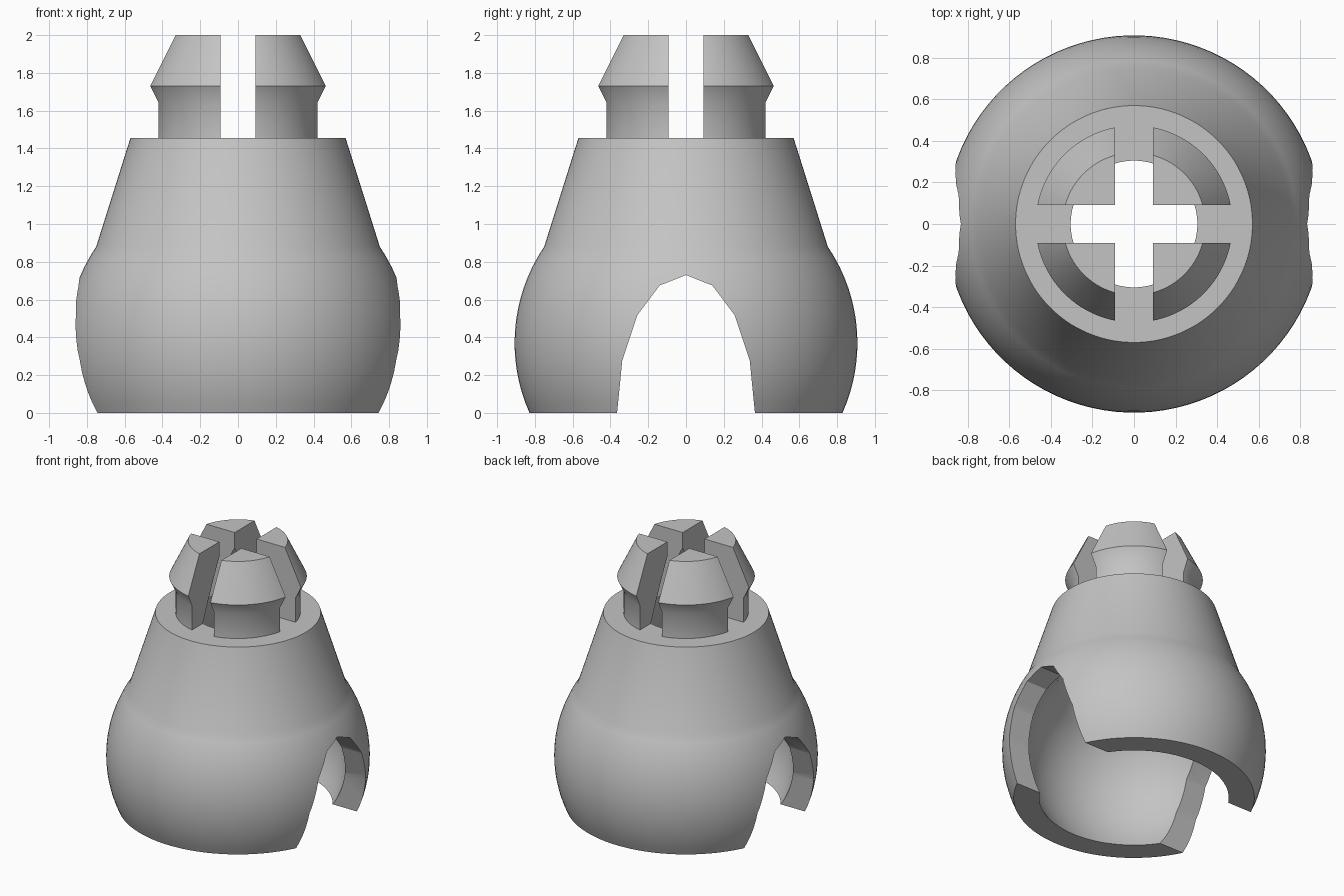
import bpy, bmesh
from math import sin, cos, pi, sqrt, radians

if "Cube" in bpy.data.objects:
    bpy.data.objects.remove(bpy.data.objects["Cube"])

# Single plain grey plastic
grey = bpy.data.materials.new("light grey plastic")
grey.use_nodes = True
colour = (0.55, 0.55, 0.55, 1)
grey.diffuse_color = colour
grey.node_tree.nodes["Principled BSDF"].inputs["Base Color"].default_value = colour

CENTRE = 0.37          # height of the ball centre
SLOT = 0.185           # width of the cross slots


def new_object(name, bm):
    bmesh.ops.recalc_face_normals(bm, faces=bm.faces)
    mesh = bpy.data.meshes.new(name)
    bm.to_mesh(mesh)
    bm.free()
    ob = bpy.data.objects.new(name, mesh)
    bpy.context.collection.objects.link(ob)
    mesh.materials.append(grey)
    return ob


def bridge(bm, rings):
    """Skin neighbouring rings of vertices with quads."""
    for a, b in rings:
        for j in range(len(a)):
            k = (j + 1) % len(a)
            bm.faces.new((a[j], b[j], b[k], a[k]))


def lathe(name, profile, steps=96):
    """Revolve a closed (radius, height) outline about z."""
    bm = bmesh.new()
    rings = []
    for i in range(steps):
        t = 2 * pi * (i + 0.5) / steps
        rings.append([bm.verts.new((r * cos(t), r * sin(t), z)) for r, z in profile])
    bridge(bm, zip(rings, rings[1:] + rings[:1]))
    return new_object(name, bm)


def prism(name, outline, half_length):
    """Extrude a (y, z) outline along x."""
    bm = bmesh.new()
    ends = [[bm.verts.new((x, y, z)) for y, z in outline] for x in (-half_length, half_length)]
    bridge(bm, [ends])
    for end in ends:
        bm.faces.new(end)
    return new_object(name, bm)


def ball_arc(radius, z0, z1, steps=16):
    heights = [z0 + (z1 - z0) * i / steps for i in range(steps + 1)]
    return [(sqrt(radius ** 2 - (z - CENTRE) ** 2), z) for z in heights]


# Socket: round outer wall, tapered shoulder, snap-in plug, then the tapered hollow
outer = ball_arc(0.908, 0, 0.88)
plug = [(0.57, 1.455), (0.43, 1.455), (0.43, 1.64), (0.474, 1.73), (0.343, 2), (0.084, 2)]
hollow = [(0.305, 1.455)] + ball_arc(0.75, 0.9, 0)
socket = lathe("ball_socket", outer + plug + hollow)

# Faceted oval archway running through both sides
oval = [(0.365 * cos(pi * i / 8), 0.73 * sin(pi * i / 8)) for i in range(9)]
cutters = [prism("arch_cutter", oval + [(-0.365, -0.2), (0.365, -0.2)], 1.5)]

# Cross slots that split the plug into four prongs
h = SLOT / 2
slot = [(-h, 1.455), (h, 1.455), (h, 2.3), (-h, 2.3)]
for i in range(2):
    cutter = prism("slot_cutter", slot, 0.54)
    cutter.rotation_euler.z = i * pi / 2
    cutters.append(cutter)

for cutter in cutters:
    cutter.hide_render = True
    mod = socket.modifiers.new(cutter.name, "BOOLEAN")
    mod.operation = "DIFFERENCE"
    mod.solver = "EXACT"
    mod.object = cutter

# Apply the cuts, drop the cutters and shade
bpy.ops.object.select_all(action="DESELECT")
bpy.context.view_layer.objects.active = socket
socket.select_set(True)
for mod in list(socket.modifiers):
    bpy.ops.object.modifier_apply(modifier=mod.name)
for cutter in cutters:
    bpy.data.objects.remove(cutter)
bpy.ops.object.shade_smooth_by_angle(angle=radians(28))
